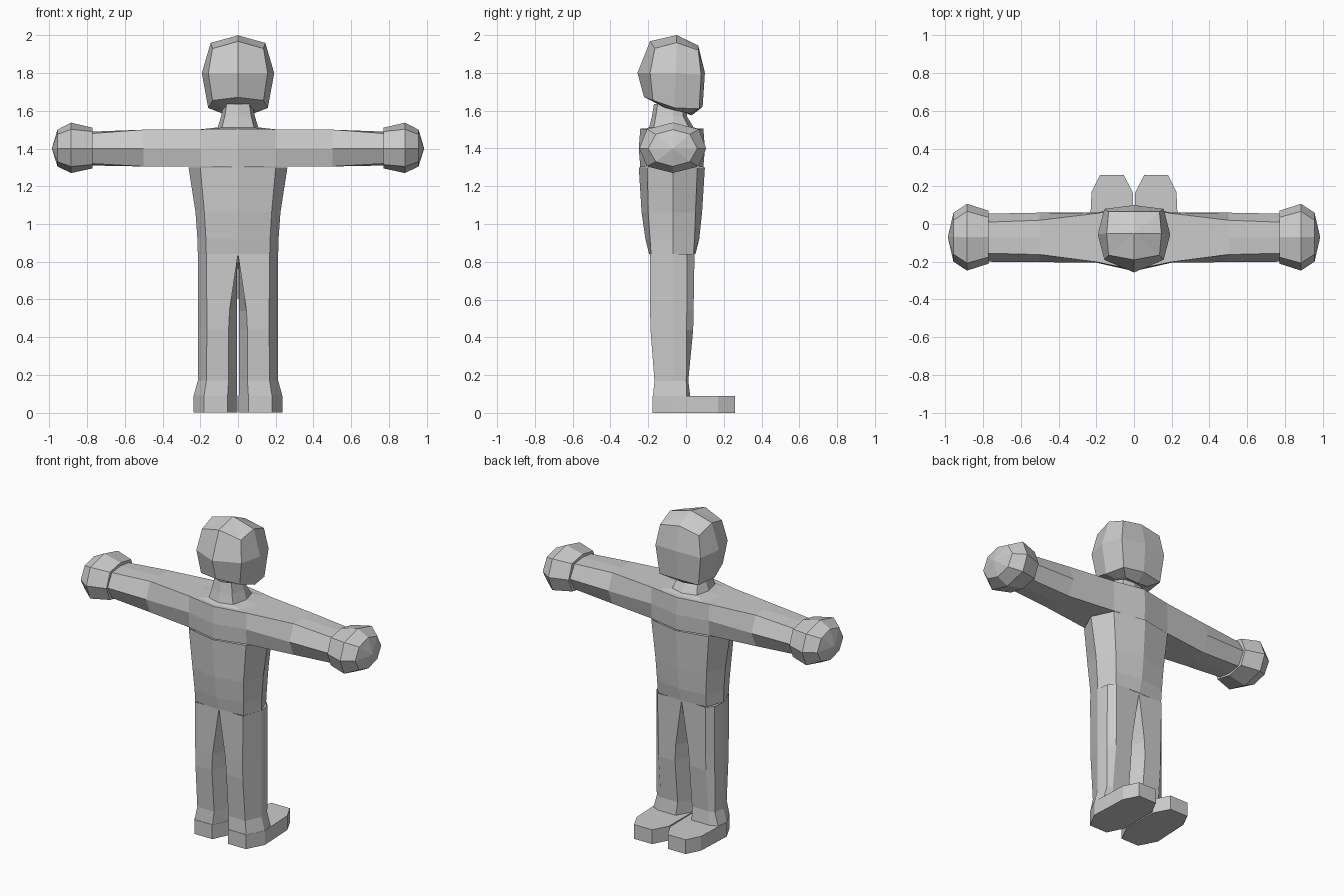
import bpy, bmesh

if "Cube" in bpy.data.objects:
    bpy.data.objects.remove(bpy.data.objects["Cube"])


def loft(name, rings, closed=True, cap_start=False, cap_end=False, drop=None):
    """Skin a list of equal-length point rings, mirrored across x = 0."""
    bm = bmesh.new()
    vs = [[bm.verts.new(p) for p in r] for r in rings]
    n = len(rings[0])
    for a, b in zip(vs, vs[1:]):
        for i in range(n if closed else n - 1):
            j = (i + 1) % n
            bm.faces.new((a[i], a[j], b[j], b[i]))
    if cap_start:
        bm.faces.new(vs[0])
    if cap_end:
        bm.faces.new(vs[-1])
    if drop:
        hidden = [f for f in bm.faces if drop(f.calc_center_median())]
        bmesh.ops.delete(bm, geom=hidden, context='FACES')
    bmesh.ops.remove_doubles(bm, verts=bm.verts[:], dist=0.0005)
    bmesh.ops.recalc_face_normals(bm, faces=bm.faces[:])
    me = bpy.data.meshes.new(name)
    bm.to_mesh(me)
    bm.free()
    ob = bpy.data.objects.new(name, me)
    bpy.context.collection.objects.link(ob)
    m = ob.modifiers.new("Mirror", 'MIRROR')
    m.use_clip = True
    m.merge_threshold = 0.0005
    return ob


def limb(x, yf, yb, inset, z0, z1, drop=0.0):
    """Eight-sided section across the arm at x."""
    ym, zm = (yf + yb) / 2, 1.4
    f, b = yf + inset, yb - inset
    return [(x, yf, zm), (x, f, z1 - drop), (x, ym, z1), (x, b, z1 - drop),
            (x, yb, zm), (x, b, z0 + drop), (x, ym, z0), (x, f, z0 + drop)]


def half(z, xc, xs, yf, yfc, ym, ybc, yb):
    """Right half of a body section at height z."""
    return [(0, yf, z), (xc, yfc, z), (xs, ym, z), (xc, ybc, z), (0, yb, z)]


def leg(z, xi, xc, xs, yf, yb, xb=None):
    """Seven-sided leg section at height z."""
    xb = xi if xb is None else xb
    return [(xi, yf, z), (xc, yf, z), (xs, -.07, z), (xs - .01, .1 * yb, z),
            (xc, yb, z), (xb, yb, z), (.005, -.07, z)]


# Torso
loft("torso", [
    half(.84, .168, .213, -.195, -.185, -.07, .04, .05),
    half(.92, .17, .215, -.215, -.19, -.07, .045, .07),
    half(1.06, .178, .225, -.235, -.20, -.07, .05, .085),
    half(1.30, .20, .262, -.25, -.205, -.07, .06, .10)], closed=False)

# Shoulders and arms
wrist = limb(.77, -.20, .055, .045, 1.31, 1.49, .01)
loft("arm", [
    limb(0, -.25, .10, .008, 1.30, 1.505),
    limb(.20, -.205, .06, .004, 1.305, 1.502),
    limb(.50, -.202, .06, .04, 1.305, 1.50),
    wrist], drop=lambda c: c.x < .2 and c.z < 1.32)

# Hands
loft("hand", [
    wrist,
    limb(.77, -.21, .07, .035, 1.295, 1.51, .02),
    limb(.885, -.247, .107, .04, 1.27, 1.537, .035),
    limb(.957, -.20, .06, .04, 1.305, 1.50, .025),
    [(.987, -.07, 1.4)] * 8])

# Legs
loft("leg", [
    leg(.84, 0, .168, .213, -.19, .045),
    leg(.54, .045, .165, .213, -.19, .04),
    leg(.44, .05, .165, .213, -.188, .038),
    leg(.17, .05, .167, .213, -.167, .012),
    leg(.09, .055, .18, .235, -.175, .022)])

# Feet
sole = [(.055, -.178), (.18, -.178), (.236, -.07), (.225, .17),
        (.18, .26), (.055, .26), (.005, .165), (.003, -.07)]
loft("foot", [[(x, y, z) for x, y in sole] for z in (0, .09)],
     cap_start=True, cap_end=True)

# Neck
loft("neck", [
    half(1.502, .15, .20, -.225, -.19, -.07, .05, .07),
    half(1.512, .085, .107, -.195, -.17, -.07, .015, .04),
    half(1.57, .07, .09, -.18, -.16, -.07, -.015, .005),
    half(1.635, .06, .077, -.17, -.15, -.07, -.015, .0)], closed=False)

# Head
loft("head", [
    [(0, -.05, 2.0)] * 5,
    [(0, -.19, 1.968), (.135, -.165, 1.93), (.145, -.05, 1.96), (.135, .065, 1.92), (0, .065, 1.945)],
    [(0, -.257, 1.80), (.157, -.19, 1.80), (.192, -.055, 1.80), (.157, .08, 1.79), (0, .10, 1.80)],
    [(0, -.222, 1.672), (.135, -.175, 1.655), (.158, -.06, 1.615), (.135, .07, 1.61), (0, .088, 1.62)],
    [(0, -.13, 1.625), (.08, -.11, 1.615), (.10, -.05, 1.60), (.08, .02, 1.585), (0, .03, 1.575)],
    [(0, -.05, 1.605)] * 5], closed=False)
